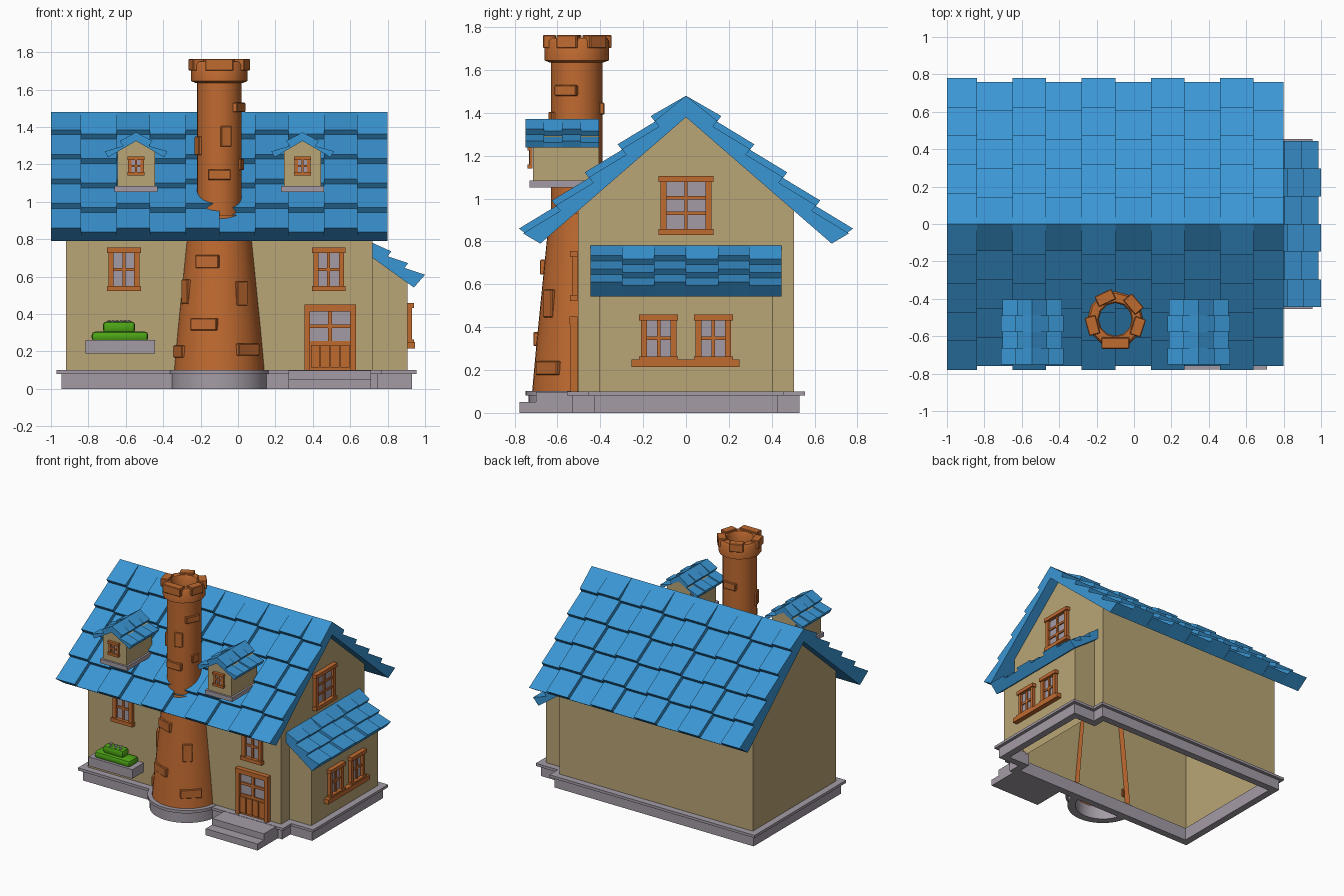
import bpy, bmesh, math
from mathutils import Matrix

if "Cube" in bpy.data.objects:
    bpy.data.objects.remove(bpy.data.objects["Cube"])


def mat(name, r, g, b):
    m = bpy.data.materials.new(name)
    m.diffuse_color = (r, g, b, 1)
    m.use_nodes = True
    m.node_tree.nodes["Principled BSDF"].inputs["Base Color"].default_value = m.diffuse_color
    return m


BLUE = mat("roof blue", .042, .305, .66)
WALL = mat("wall beige", .49, .38, .18)
BRICK = mat("brick orange", .53, .145, .03)
STONE = mat("stone grey", .37, .33, .38)
GREEN = mat("leaf green", .075, .38, .008)


def finish(bm, name, *mats, smooth=False, recalc=True):
    if recalc:
        bmesh.ops.recalc_face_normals(bm, faces=bm.faces)
    me = bpy.data.meshes.new(name)
    bm.to_mesh(me)
    bm.free()
    for m in mats:
        me.materials.append(m)
    ob = bpy.data.objects.new(name, me)
    bpy.context.collection.objects.link(ob)
    if smooth:
        bpy.ops.object.select_all(action='DESELECT')
        ob.select_set(True)
        bpy.context.view_layer.objects.active = ob
        bpy.ops.object.shade_smooth_by_angle(angle=math.radians(35))
    return ob


def prism(bm, a, b, caps=True, skip=(), mi=0):
    """Join two matching outlines; skip lists side faces left open."""
    va, vb = [bm.verts.new(p) for p in a], [bm.verts.new(p) for p in b]
    n, fs = len(a), []
    for i in range(n):
        if i not in skip:
            j = (i + 1) % n
            fs.append(bm.faces.new((va[i], va[j], vb[j], vb[i])))
    if caps:
        fs += [bm.faces.new(va[::-1]), bm.faces.new(vb)]
    for f in fs:
        f.material_index = mi


def box(bm, x0, x1, y0, y1, z0, z1, mi=0):
    q = [(x0, y0), (x1, y0), (x1, y1), (x0, y1)]
    prism(bm, [(x, y, z0) for x, y in q], [(x, y, z1) for x, y in q], mi=mi)


def lathe(name, prof, cx, cy, a0, a1, n, m, closed=True, smooth=True):
    """Sweep an (r, z) profile around a vertical axis."""
    bm = bmesh.new()
    full = abs(a1 - a0) >= 360
    rings = []
    for i in range(n if full else n + 1):
        a = math.radians(a0 + (a1 - a0) * i / n)
        rings.append([bm.verts.new((cx + r * math.cos(a), cy + r * math.sin(a), z)) for r, z in prof])
    k = len(prof)
    for i in range(n):
        r0, r1 = rings[i], rings[(i + 1) % len(rings)]
        for j in range(k if closed else k - 1):
            l = (j + 1) % k
            bm.faces.new((r0[j], r1[j], r1[l], r0[l]))
    return finish(bm, name, m, smooth=smooth)


# ---- tiled roofs: stepped profile, alternate columns sit lower
def tiles(top, under, tip0, tipn, low, n, s, double=True):
    half = []
    for k in range(n):
        t = k / (n - 1)
        p = tip0[0] + (tipn[0] - tip0[0]) * t - .65 * s
        q = tip0[1] + (tipn[1] - tip0[1]) * t - .75 * s
        half.append((p, q))
        if k < n - 1:
            half.append((p - .02, q - .026))
    half.append(low)
    prof = [(0, top)] + half + [(0, under)]
    if double:
        prof += [(-p, q) for p, q in reversed(half)]
    return prof


def roof(name, cuts, place, drop, *spec, double=True):
    bm = bmesh.new()
    for i in range(len(cuts) - 1):
        pr = tiles(*spec, (i % 2) * drop, double)
        prism(bm, [place(p, q, cuts[i]) for p, q in pr], [place(p, q, cuts[i + 1]) for p, q in pr])
    return finish(bm, name, BLUE)


roof("main_roof", [-1, -.84, -.65, -.47, -.28, -.10, .09, .27, .46, .64, .80],
     lambda p, q, t: (t, p, q), .03,
     1.48, 1.38, (.165, 1.385), (.78, .86), (.68, .79), 5)
roof("annex_roof", [-.445 + .89 * i / 6 for i in range(7)],
     lambda p, q, t: (.72 + p, t, q), .022,
     .78, .70, (.10, .735), (.28, .61), (.22, .542), 3, double=False)

# ---- walls, open underneath
bm = bmesh.new()
g = [(-.505, .08), (.505, .08), (.505, .945), (0, 1.385), (-.505, .945)]
prism(bm, [(-.92, y, z) for y, z in g], [(.72, y, z) for y, z in g], skip=(0, 2, 3))
finish(bm, "house_walls", WALL)
bm = bmesh.new()
g = [(.72, .08), (.905, .08), (.905, .575), (.72, .705)]
prism(bm, [(x, -.405, z) for x, z in g], [(x, .405, z) for x, z in g], skip=(0, 2, 3))
finish(bm, "annex_walls", WALL)


# ---- hollow stone foundation
def outline(o, z):
    half = [(-.92 - o, -.505 - o), (.72 + o, -.505 - o), (.72 + o, -.405 - o), (.905 + o, -.405 - o)]
    return [(x, y, z) for x, y in half + [(x, -y) for x, y in reversed(half)]]


bm = bmesh.new()
for o, z0, z1 in ((.025, 0, .08), (.05, .08, .10)):
    loops = [[bm.verts.new(p) for p in outline(*c)] for c in ((o, z0), (o, z1), (-.03, z1), (-.03, z0))]
    for k in range(4):
        a, b = loops[k], loops[(k + 1) % 4]
        for i in range(8):
            j = (i + 1) % 8
            bm.faces.new((a[i], a[j], b[j], b[i]))
finish(bm, "foundation", STONE)
lathe("tower_plinth", [(.2, 0), (.26, 0), (.26, .08), (.275, .08), (.275, .102), (.2, .102)],
      -.10, -.475, 180, 360, 20, STONE)
bm = bmesh.new()
box(bm, .27, .71, -.778, -.52, 0, .05)
box(bm, .27, .71, -.70, -.52, .05, .098)
finish(bm, "door_steps", STONE)

# ---- chimney tower
lathe("tower_base", [(.243, .1), (.225, .3), (.173, .82), (.165, .93)], -.10, -.475, 175, 365, 20, BRICK, closed=False)
lathe("chimney_shaft", [(.12, .93), (.12, 1.66), (.088, 1.66), (.088, .93)], -.10, -.51, 0, 360, 24, BRICK)
lathe("chimney_cap", [(.125, 1.635), (.15, 1.645), (.15, 1.735), (.14, 1.75), (.095, 1.75), (.088, 1.74), (.088, 1.635)],
      -.10, -.51, 0, 360, 12, BRICK)

bm = bmesh.new()


def brick(cy, r, deg, z, w, h, d=.03):
    m = (Matrix.Translation((-.10, cy, z)) @ Matrix.Rotation(math.radians(deg), 4, 'Z')
         @ Matrix.Translation((0, -(r + .01 - d / 2), 0)) @ Matrix.Diagonal((w, d, h, 1)))
    geo = bmesh.ops.create_cube(bm, size=1, matrix=m)
    bmesh.ops.bevel(bm, geom=list({e for v in geo["verts"] for e in v.link_edges}),
                    offset=.004, segments=1, affect='EDGES')


# (angle from front, height, width, tall)
for a, z, w, h in ((-20, .68, .13, .07), (36, .51, .07, .13), (-22, .345, .15, .065), (42, .21, .15, .065),
                   (-62, .52, .07, .13), (-68, .2, .12, .065)):
    brick(-.475, .24 - .091 * (z - .1), a, z, w, h, .04)
for a, z, w, h in ((17, 1.35, .06, .11), (0, 1.145, .12, .055), (65, 1.505, .11, .05), (75, 1.2, .06, .06),
                   (-70, 1.3, .07, .1), (180, 1.42, .1, .055)):
    brick(-.51, .12, a, z, w, h)
for a in (0, 72, 130, 205, 285):
    brick(-.51, .147, a, 1.733, .10 if a else .15, .062, .06)
finish(bm, "tower_bricks", BRICK)


# ---- windows and door: frame bars, thin panes, glazing bars
def panel(side, base):
    def put(bm, u0, u1, z0, z1, d, mi=0):
        if side == "front":
            box(bm, u0, u1, base - d, base - .002, z0, z1, mi)
        else:
            box(bm, base + .002, base + d, u0, u1, z0, z1, mi)
    return put


def glazing(bm, put, u0, u1, z0, z1, cols, rows, bar):
    put(bm, u0, u1, z0, z1, .008, 1)
    for i in range(1, cols):
        u = u0 + (u1 - u0) * i / cols
        put(bm, u - bar, u + bar, z0, z1, .018)
    for i in range(1, rows):
        z = z0 + (z1 - z0) * i / rows
        put(bm, u0, u1, z - bar, z + bar, .017)


def window(name, side, base, u, w, z0, z1, cols=2, rows=2, f=.028, d=.026, lug=.008):
    bm, put = bmesh.new(), panel(side, base)
    a, b = u - w / 2, u + w / 2
    put(bm, a, a + f, z0, z1, d)
    put(bm, b - f, b, z0, z1, d)
    put(bm, a - lug, b + lug, z1 - f, z1, d + .01)
    put(bm, a - lug, b + lug, z0, z0 + f, d + .01)
    glazing(bm, put, a + f, b - f, z0 + f, z1 - f, cols, rows, f * .28)
    finish(bm, name, BRICK, STONE)


window("front_window_left", "front", -.505, -.61, .165, .523, .755)
window("front_window_right", "front", -.505, .485, .165, .523, .755)
window("gable_window", "right", .72, 0, .24, .83, 1.105, rows=3)
for s, n in ((-1, "near"), (1, "far")):
    window("annex_window_" + n, "right", .905, s * .128, .165, .235, .46)
bm = bmesh.new()
box(bm, .907, .945, -.255, .25, .215, .25)
finish(bm, "annex_window_sill", BRICK)

bm, put = bmesh.new(), panel("front", -.505)
put(bm, .355, .385, .1, .45, .035)
put(bm, .60, .63, .1, .45, .035)
put(bm, .355, .63, .415, .45, .038)
put(bm, .385, .60, .1, .255, .016)
for i in range(4):
    put(bm, .389 + i * .053, .437 + i * .053, .115, .235, .026)
glazing(bm, put, .385, .60, .255, .415, 2, 2, .01)
finish(bm, "front_door", BRICK, STONE)

# ---- dormers
for cx, n in ((-.545, "left"), (.345, "right")):
    bm = bmesh.new()
    g = [(-.1, 1.07), (.1, 1.07), (.1, 1.268), (0, 1.33), (-.1, 1.268)]
    prism(bm, [(cx + x, -.715, z) for x, z in g], [(cx + x, -.405, z) for x, z in g])
    finish(bm, "dormer_walls_" + n, WALL)
    bm = bmesh.new()
    box(bm, cx - .115, cx + .115, -.73, -.40, 1.053, 1.085)
    finish(bm, "dormer_sill_" + n, STONE)
    roof("dormer_roof_" + n, [-.75, -.662, -.578, -.49, -.405],
         lambda p, q, t: (cx + p, t, q), .012,
         1.372, 1.325, (.088, 1.325), (.167, 1.27), (.15, 1.238), 2)
    window("dormer_window_" + n, "front", -.715, cx, .085, 1.14, 1.243, f=.019, d=.015, lug=.003)

# ---- planter with clipped bush and flowers
bm = bmesh.new()
box(bm, -.815, -.445, -.645, -.507, .19, .26)
finish(bm, "planter_box", STONE)
for name, x0, x1, y0, y1, z0, z1 in (("bush_lower", -.782, -.48, -.63, -.515, .255, .306),
                                     ("bush_upper", -.722, -.55, -.61, -.53, .30, .36)):
    bm = bmesh.new()
    box(bm, x0, x1, y0, y1, z0, z1)
    bmesh.ops.bevel(bm, geom=bm.edges[:], offset=.018, segments=2, affect='EDGES', profile=.5)
    finish(bm, name, GREEN, smooth=True)
bm = bmesh.new()
for i in range(6):
    m = Matrix.Translation((-.69 + i * .021, -.57 + .016 * (-1) ** i, .357)) @ Matrix.Diagonal((1, 1, .8, 1))
    bmesh.ops.create_icosphere(bm, subdivisions=1, radius=.015, matrix=m)
finish(bm, "flowers", STONE)
